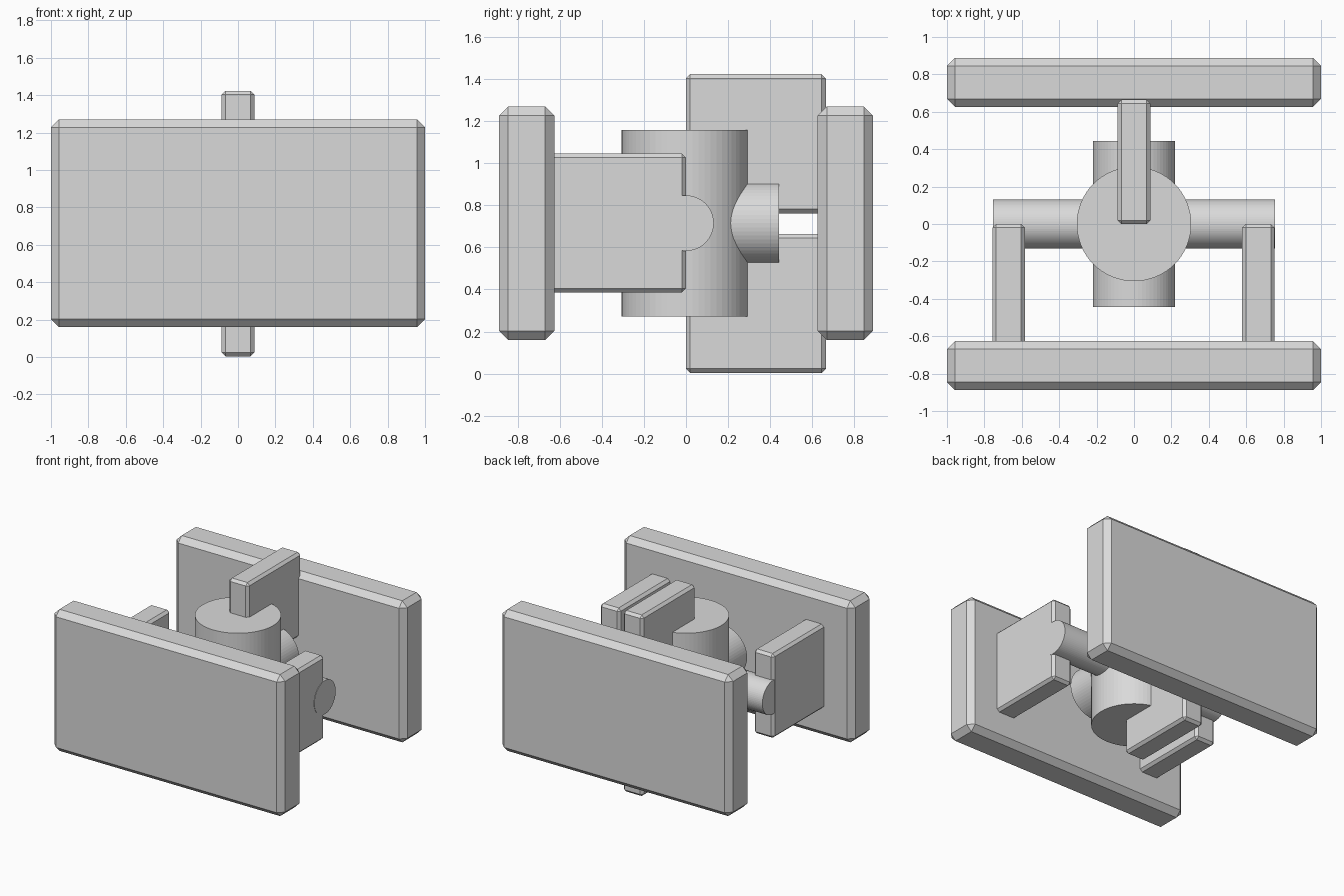
import bpy
import math
from mathutils import Vector

cube = bpy.data.objects.get("Cube")
if cube:
    bpy.data.objects.remove(cube, do_unlink=True)

# One plain grey for the whole joint
GREY = (0.7, 0.7, 0.7, 1.0)
grey = bpy.data.materials.new("light_grey")
grey.use_nodes = True
grey.diffuse_color = GREY
grey.node_tree.nodes["Principled BSDF"].inputs["Base Color"].default_value = GREY

MID = 0.715  # height of the joint centre


def chamfered_box(name, low, high, chamfer):
    """Box between two corners with flat chamfers on every edge."""
    low, high = Vector(low), Vector(high)
    bpy.ops.mesh.primitive_cube_add(size=1, location=(low + high) / 2)
    box = bpy.context.object
    box.name = name
    box.scale = high - low
    bpy.ops.object.transform_apply(location=False, rotation=False, scale=True)
    bevel = box.modifiers.new("chamfer", 'BEVEL')
    bevel.width = chamfer
    bevel.segments = 1
    box.data.materials.append(grey)


def pin(name, radius, length, rotation=(0, 0, 0), squash=1.0):
    """Cylinder through the joint centre; squash flattens its local x axis."""
    bpy.ops.mesh.primitive_cylinder_add(vertices=64, radius=radius, depth=length,
                                        location=(0, 0, MID), rotation=rotation)
    obj = bpy.context.object
    obj.name = name
    obj.scale.y = squash
    obj.data.materials.append(grey)


# End plates
for name, y in (("front_plate", -0.757), ("back_plate", 0.757)):
    chamfered_box(name, (-1, y - 0.131, 0.16), (1, y + 0.131, 1.27), 0.043)

# Front fork: two arms side by side
for name, x in (("right_fork_arm", -0.67), ("left_fork_arm", 0.665)):
    chamfered_box(name, (x - 0.087, -0.665, 0.385), (x + 0.087, 0, 1.046), 0.02)

# Back fork: two arms one above the other
for name, z in (("lower_fork_arm", 0.003), ("upper_fork_arm", 0.762)):
    chamfered_box(name, (-0.087, 0, z), (0.087, 0.665, z + 0.661), 0.02)

# Central cross
quarter = math.pi / 2
pin("upright_hub", 0.306, 0.885)
pin("lengthwise_boss", 0.22, 0.885, (quarter, 0, 0), 0.927)
pin("crosswise_pin", 0.132, 1.51, (0, quarter, 0))
